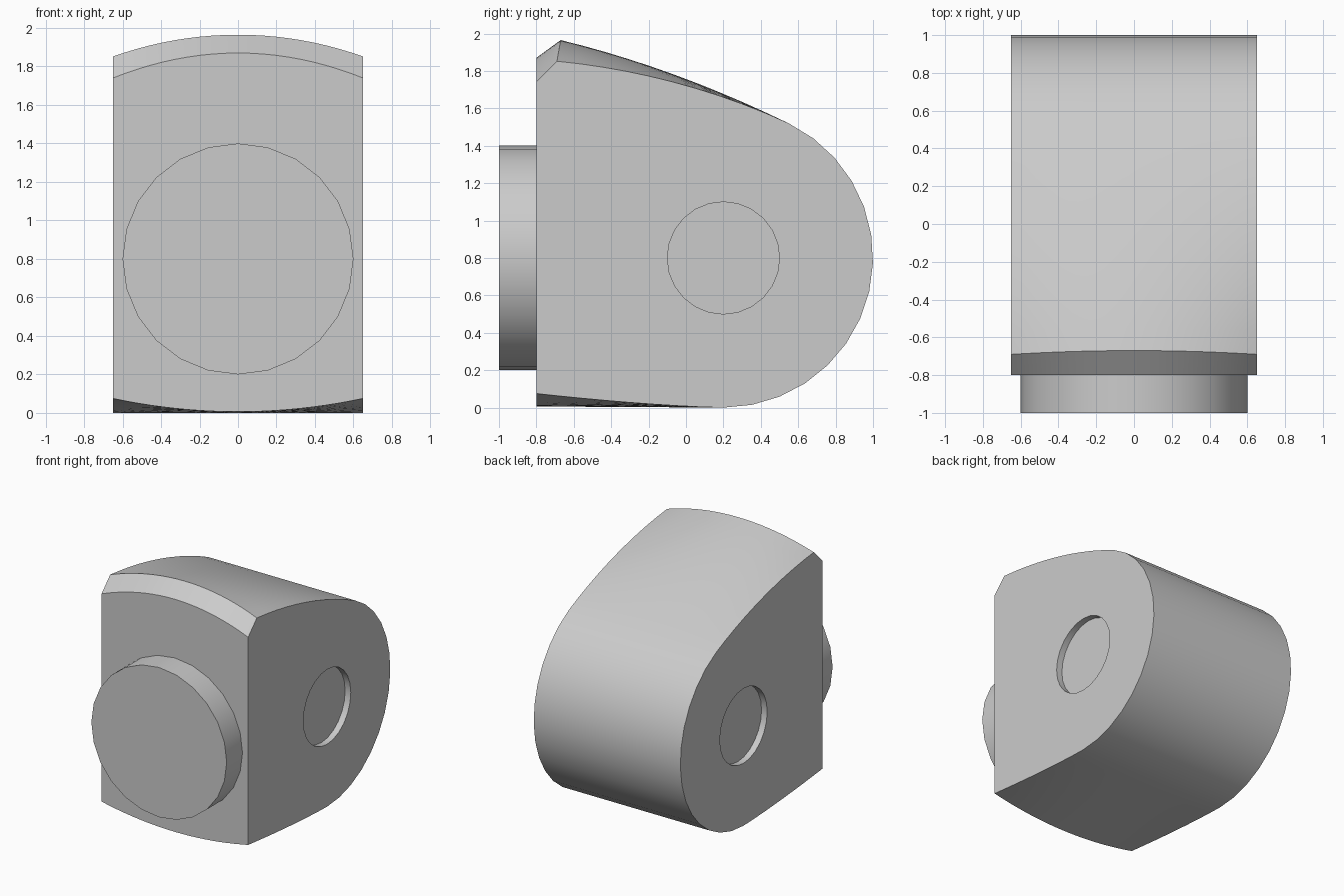
import bpy, bmesh, math
from mathutils import Matrix

cube = bpy.data.objects.get("Cube")
if cube:
    bpy.data.objects.remove(cube, do_unlink=True)

grey = bpy.data.materials.new("light_grey")
grey.use_nodes = True
colour = (0.6, 0.6, 0.6, 1)
grey.diffuse_color = colour
grey.node_tree.nodes["Principled BSDF"].inputs["Base Color"].default_value = colour

HALF, FRONT, AXIS_Y, AXIS_Z, R = 0.65, -0.8, 0.2, 0.8, 0.8
JOIN = math.acos(0.35 / R)          # where the back arc meets the top


def make_object(name, bm):
    bmesh.ops.recalc_face_normals(bm, faces=bm.faces)
    mesh = bpy.data.meshes.new(name)
    bm.to_mesh(mesh)
    bm.free()
    mesh.materials.append(grey)
    obj = bpy.data.objects.new(name, mesh)
    bpy.context.collection.objects.link(obj)
    return obj


def select(obj):
    bpy.ops.object.select_all(action='DESELECT')
    obj.select_set(True)
    bpy.context.view_layer.objects.active = obj


def smooth(obj):
    select(obj)
    bpy.ops.object.shade_smooth_by_angle(angle=math.radians(30))


def cylinder(name, radius, depth, location, axis):
    bm = bmesh.new()
    turn = Matrix.Rotation(math.pi / 2, 4, axis)
    bmesh.ops.create_cone(bm, cap_ends=True, segments=24, radius1=radius, radius2=radius,
                          depth=depth, matrix=Matrix.Translation(location) @ turn)
    return make_object(name, bm)


def section(x):
    """Side outline of the body at x, crowned towards the middle."""
    crown = (x / HALF) ** 2
    ridge = -0.67 - 0.02 * crown
    pts = [(FRONT, 1.87 - 0.13 * crown)]
    # Sloping top
    for i in range(10):
        y = ridge + (0.55 - ridge) * i / 10
        u = 0.55 - y
        z = 1.519 + 0.487 * u - 0.0996 * u * u
        pts.append((y, z - 0.118 * crown * (u / 1.24) ** 1.5))
    # Rounded back
    for i in range(15):
        a = JOIN - (JOIN + math.pi / 2) * i / 14
        pts.append((AXIS_Y + R * math.cos(a), AXIS_Z + R * math.sin(a)))
    # Underside
    for i in range(1, 9):
        s = i / 8
        pts.append((AXIS_Y + (FRONT - AXIS_Y) * s, 0.006 * s + 0.069 * crown * s ** 1.5))
    return pts


# Body lofted across its width
bm = bmesh.new()
COLS = 20
rings = []
for c in range(COLS + 1):
    x = -HALF + 2 * HALF * c / COLS
    rings.append([bm.verts.new((x, y, z)) for y, z in section(x)])
for a, b in zip(rings, rings[1:]):
    for i in range(len(a)):
        j = (i + 1) % len(a)
        bm.faces.new((a[i], a[j], b[j], b[i]))
bm.faces.new(rings[0])
bm.faces.new(rings[-1])
body = make_object("body", bm)

# Shallow round recess in each side
for side in (-1, 1):
    cutter = cylinder("recess_cutter", 0.3, 0.2, (side * (HALF + 0.05), AXIS_Y, AXIS_Z), 'Y')
    cutter.hide_render = True
    mod = body.modifiers.new("recess", 'BOOLEAN')
    mod.operation = 'DIFFERENCE'
    mod.solver = 'EXACT'
    mod.object = cutter
    select(body)
    bpy.ops.object.modifier_apply(modifier=mod.name)
    bpy.data.objects.remove(cutter, do_unlink=True)
smooth(body)

# Round boss on the front
boss = cylinder("front_boss", 0.6, 0.22, (0, -0.89, 0.8), 'X')
smooth(boss)
